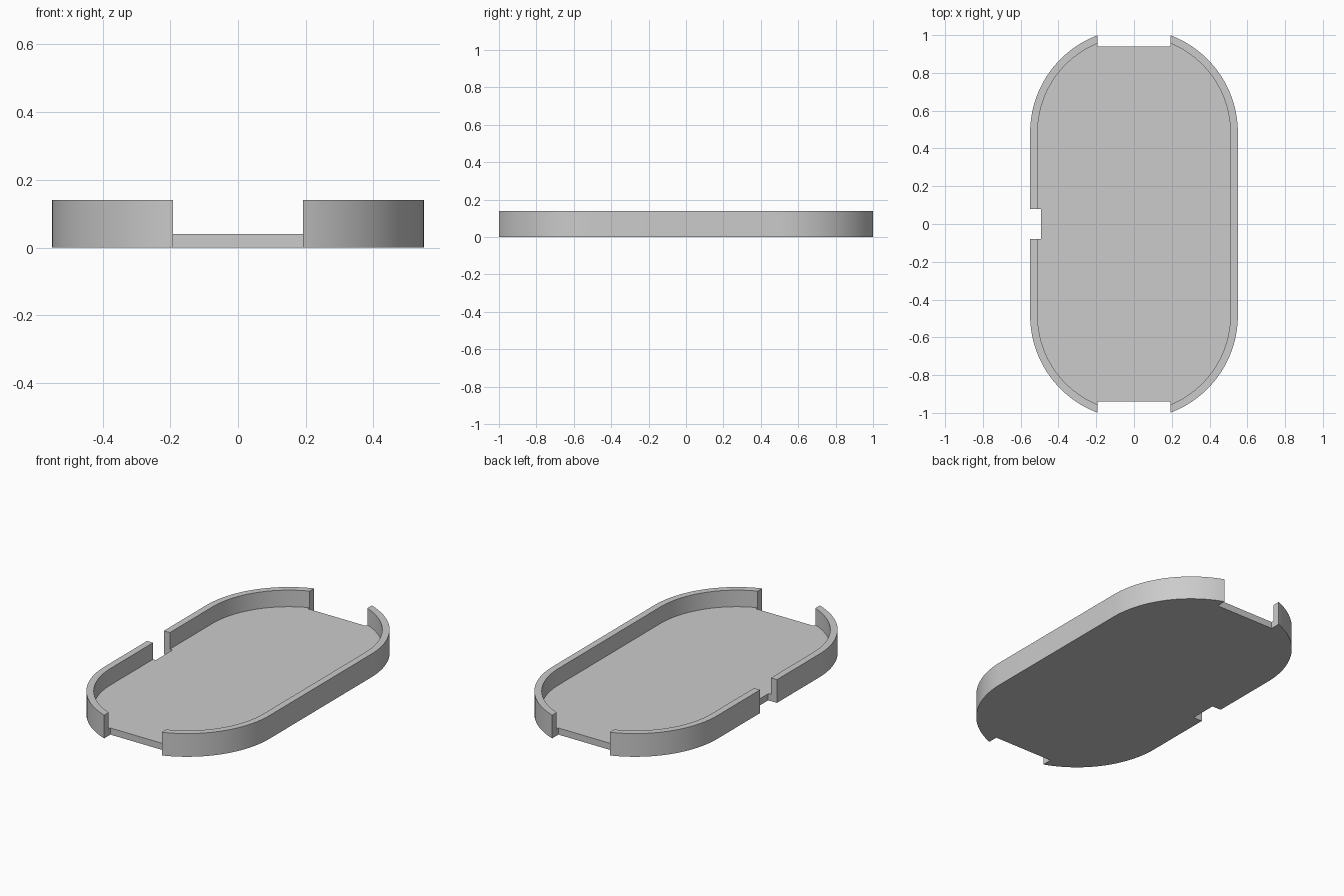
import bpy, bmesh
from math import pi, cos, sin

if "Cube" in bpy.data.objects:
    bpy.data.objects.remove(bpy.data.objects["Cube"], do_unlink=True)

HALF_WIDTH, WALL, FLOOR, HEIGHT = 0.55, 0.04, 0.04, 0.14
ARC_CENTRE = 0.484
STEPS = 64

grey = bpy.data.materials.new("light grey")
grey.use_nodes = True
colour = (0.6, 0.6, 0.6, 1)
grey.diffuse_color = colour
grey.node_tree.nodes["Principled BSDF"].inputs["Base Color"].default_value = colour


def finish(name, bm):
    bmesh.ops.recalc_face_normals(bm, faces=bm.faces)
    mesh = bpy.data.meshes.new(name)
    bm.to_mesh(mesh)
    bm.free()
    mesh.materials.append(grey)
    obj = bpy.data.objects.new(name, mesh)
    bpy.context.collection.objects.link(obj)
    return obj


def stadium(name, radius, bottom, top):
    """Upright prism with two straight sides and two round ends."""
    bm = bmesh.new()
    ring = []
    for end in (0, 1):
        shift = -ARC_CENTRE if end else ARC_CENTRE
        for i in range(STEPS + 1):
            a = pi * (end + i / STEPS)
            ring.append(bm.verts.new((radius * cos(a), shift + radius * sin(a), bottom)))
    face = bm.faces.new(ring)
    out = bmesh.ops.extrude_face_region(bm, geom=[face])
    raised = [v for v in out["geom"] if isinstance(v, bmesh.types.BMVert)]
    bmesh.ops.translate(bm, verts=raised, vec=(0, 0, top - bottom))
    return finish(name, bm)


def box(name, x, y):
    """Tall box spanning the given x and y ranges."""
    bm = bmesh.new()
    bmesh.ops.create_cube(bm, size=1)
    for v in bm.verts:
        v.co = (x[v.co.x > 0], y[v.co.y > 0], 0.5 if v.co.z > 0 else -0.5)
    return finish(name, bm)


# Tray body, hollowed above the floor
tray = stadium("tray", HALF_WIDTH, 0, HEIGHT)
cutters = [
    stadium("cavity_cutter", HALF_WIDTH - WALL, FLOOR, HEIGHT + 0.1),
    # Openings at both ends and the side notch
    box("back_opening_cutter", (-0.192, 0.192), (0.94, 1.3)),
    box("front_opening_cutter", (-0.192, 0.192), (-1.3, -0.94)),
    box("side_notch_cutter", (-0.8, -0.492), (-0.08, 0.08)),
]

bpy.ops.object.select_all(action="DESELECT")
bpy.context.view_layer.objects.active = tray
tray.select_set(True)
for cutter in cutters:
    cutter.hide_render = True
    cut = tray.modifiers.new(cutter.name, "BOOLEAN")
    cut.operation = "DIFFERENCE"
    cut.solver = "EXACT"
    cut.object = cutter
    bpy.ops.object.modifier_apply(modifier=cut.name)
    bpy.data.objects.remove(cutter, do_unlink=True)

# Smooth curved wall, crisp rims and openings
bpy.ops.object.shade_smooth_by_angle(angle=pi / 6)
